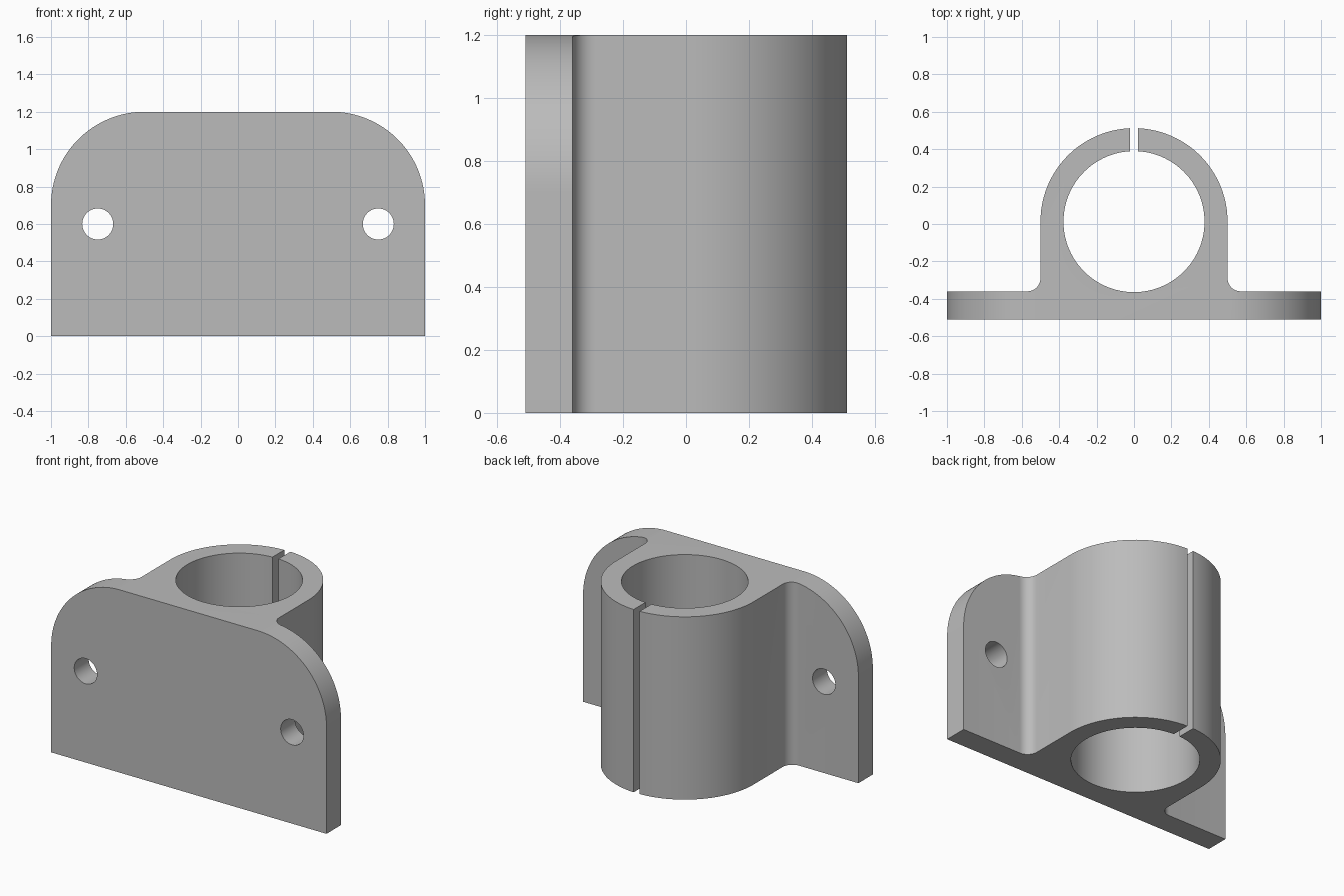
import bpy
import bmesh
from math import cos, sin, acos, pi
from mathutils import Vector

default_cube = bpy.data.objects.get("Cube")
if default_cube:
    bpy.data.objects.remove(default_cube, do_unlink=True)

HEIGHT = 1.2
BACK, FRONT = -0.36, -0.51      # plate faces
BORE_Y = 0.0125                 # centre of the clamp ring
OUTER, INNER = 0.5, 0.377
SLOT = 0.022                    # half width of the slot
FILLET = 0.07
CORNER = 0.5                    # rounded plate corners


def arc(cx, cy, r, start, end, steps):
    angles = [start + (end - start) * i / steps for i in range(steps + 1)]
    return [(cx + r * cos(a), cy + r * sin(a)) for a in angles]


def prism(name, points, direction):
    """Extrude a closed outline of 3D points along a direction."""
    bm = bmesh.new()
    face = bm.faces.new([bm.verts.new(p) for p in points])
    moved = bmesh.ops.extrude_face_region(bm, geom=[face], use_keep_orig=True)["geom"]
    verts = [g for g in moved if isinstance(g, bmesh.types.BMVert)]
    bmesh.ops.translate(bm, verts=verts, vec=Vector(direction))
    bmesh.ops.recalc_face_normals(bm, faces=bm.faces)
    mesh = bpy.data.meshes.new(name)
    bm.to_mesh(mesh)
    bm.free()
    obj = bpy.data.objects.new(name, mesh)
    bpy.context.collection.objects.link(obj)
    return obj


def cut(target, outline, name):
    """Cut an x-z outline through the plate."""
    cutter = prism(name, [(x, -0.7, z) for x, z in outline], (0, 0.5, 0))
    cutter.hide_render = True
    bpy.context.view_layer.objects.active = target
    mod = target.modifiers.new(name, "BOOLEAN")
    mod.operation = "DIFFERENCE"
    mod.solver = "EXACT"
    mod.object = cutter
    bpy.ops.object.modifier_apply(modifier=mod.name)
    bpy.data.objects.remove(cutter, do_unlink=True)


# Plate, fillets and split ring as one outline, right half then mirrored
outer_end, inner_end = acos(SLOT / OUTER), acos(SLOT / INNER)
half = [(1, FRONT), (1, BACK)]
half += arc(OUTER + FILLET, BACK + FILLET, FILLET, 1.5 * pi, pi, 10)
half += arc(0, BORE_Y, OUTER, 0, outer_end, 36)
half += arc(0, BORE_Y, INNER, inner_end, -pi / 2, 48)
outline = half + [(-x, y) for x, y in reversed(half[:-1])]
bracket = prism("clamp_bracket", [(x, y, 0) for x, y in outline], (0, 0, HEIGHT))

# Rounded upper corners and screw holes
for side in (-1, 1):
    corner = arc(1 - CORNER, HEIGHT - CORNER, CORNER, 0, pi / 2, 32)
    corner += [(1 - CORNER, 1.4), (1.2, 1.4), (1.2, HEIGHT - CORNER)]
    cut(bracket, [(side * x, z) for x, z in corner], "corner_cutter")
    hole = arc(side * 0.75, 0.6, 0.083, 0, 2 * pi, 40)[:-1]
    cut(bracket, hole, "hole_cutter")

# Plain grey
grey = bpy.data.materials.new("plain_grey")
grey.use_nodes = True
colour = (0.5, 0.5, 0.5, 1)
grey.diffuse_color = colour
grey.node_tree.nodes["Principled BSDF"].inputs["Base Color"].default_value = colour
bracket.data.materials.clear()
bracket.data.materials.append(grey)

bpy.ops.object.select_all(action="DESELECT")
bracket.select_set(True)
bpy.context.view_layer.objects.active = bracket
bpy.ops.object.shade_smooth_by_angle(angle=pi / 6)
